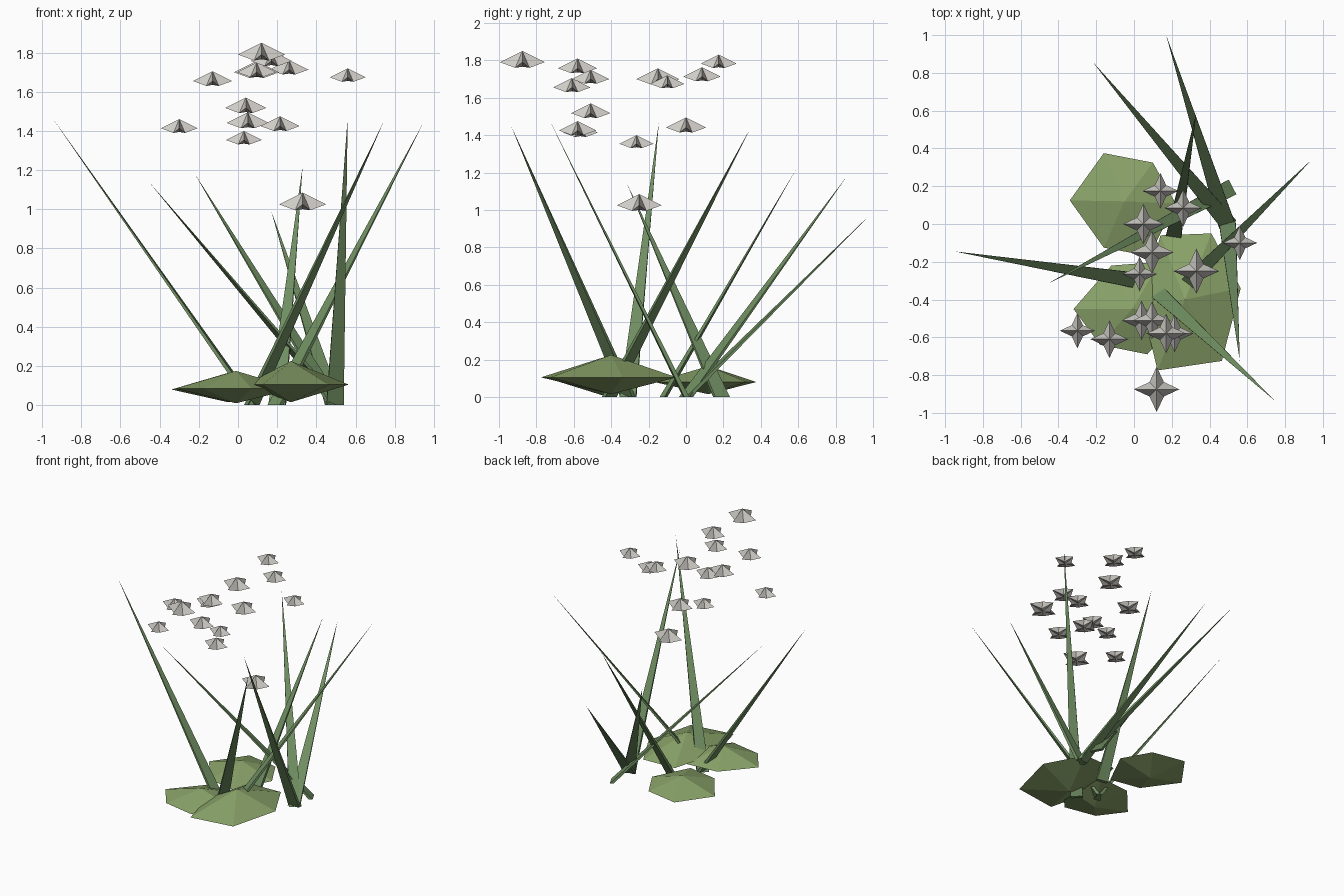
import bpy, math
from mathutils import Vector

if "Cube" in bpy.data.objects:
    bpy.data.objects.remove(bpy.data.objects["Cube"])


def material(name, color):
    m = bpy.data.materials.new(name)
    m.diffuse_color = (*color, 1)
    m.use_nodes = True
    m.node_tree.nodes["Principled BSDF"].inputs["Base Color"].default_value = m.diffuse_color
    return m


def build(name, verts, faces, mat):
    me = bpy.data.meshes.new(name)
    me.from_pydata([tuple(v) for v in verts], [], faces)
    me.materials.append(mat)
    ob = bpy.data.objects.new(name, me)
    bpy.context.collection.objects.link(ob)
    return ob


def spindle(name, ring, top, bottom, mat):
    """Closed faceted solid: a ring joined to a top and a bottom point."""
    n = len(ring)
    faces = []
    for i in range(n):
        j = (i + 1) % n
        faces += [(i, j, n), (j, i, n + 1)]
    return build(name, list(ring) + [top, bottom], faces, mat)


leaf_green = material("leaf_green", (0.25, 0.36, 0.14))
blade_green = material("blade_green", (0.16, 0.27, 0.12))
petal_grey = material("petal_grey", (0.62, 0.60, 0.56))

# Low leaf mounds: centre, ring height, top, bottom, counter-clockwise outline
mounds = [
    ((-0.05, 0.12), 0.08, 0.165, 0.015,
     [(.22, .11), (.10, .325), (-.16, .375), (-.34, .125), (-.16, -.125), (.08, -.17)]),
    ((-0.01, -0.45), 0.085, 0.175, 0.01,
     [(.29, -.45), (.14, -.20), (-.12, -.22), (-.32, -.45), (-.18, -.64), (.07, -.69)]),
    ((0.27, -0.40), 0.105, 0.225, 0.015,
     [(.565, -.34), (.41, -.05), (.14, -.06), (.04, -.43), (.125, -.775), (.465, -.725)]),
]
for i, (c, zr, zt, zb, outline) in enumerate(mounds):
    spindle(f"leaf_mound_{i + 1}", [(x, y, zr) for x, y in outline],
            (*c, zt), (*c, zb), leaf_green)

# Grass blades: flat tapering spikes, widest across the lean direction
blades = [
    ((.49, .00), (.17, 1.00, .99)),
    ((.50, .00), (-.22, .86, 1.18)),
    ((.20, -.12), (.33, .59, 1.22)),
    ((.19, -.41), (.94, .34, 1.43)),
    ((.08, -.31), (-.95, -.145, 1.47)),
    ((.51, .19), (-.455, -.315, 1.14)),
    ((.495, .00), (.56, -.725, 1.47)),
    ((.07, -.31), (.745, -.935, 1.45)),
]
WIDTH, THICK = 0.088, 0.026
for i, (b, tip) in enumerate(blades):
    base, tip = Vector((*b, 0)), Vector(tip)
    lean = Vector((tip.x - base.x, tip.y - base.y, 0)).normalized()
    side = Vector((-lean.y, lean.x, 0))
    ring = [base + lean * (a * THICK / 2) + side * (s * WIDTH / 2)
            for a, s in ((1, -1), (1, 1), (-1, 1), (-1, -1))]
    build(f"grass_blade_{i + 1}", ring + [tip],
          [(3, 2, 1, 0)] + [(k, (k + 1) % 4, 4) for k in range(4)], blade_green)

# Floating four-pointed flowers: x, y, top height, radius
flowers = [
    (.33, -.25, 1.085, .12), (.12, -.875, 1.85, .12), (-.13, -.61, 1.705, .10),
    (-.30, -.565, 1.46, .093), (.04, -.51, 1.57, .105), (.095, -.51, 1.75, .10),
    (.17, -.58, 1.81, .105), (.215, -.58, 1.475, .10), (.03, -.265, 1.40, .092),
    (.095, -.15, 1.757, .115), (.56, -.10, 1.72, .092), (.05, .00, 1.495, .108),
    (.14, .175, 1.83, .095), (.26, .085, 1.763, .10),
]
for i, (x, y, z, r) in enumerate(flowers):
    ring = []
    for k in range(8):
        a = k * math.pi / 4
        rad, drop = (r, 0.5 * r) if k % 2 == 0 else (0.45 * r, 0.75 * r)
        ring.append((x + rad * math.cos(a), y + rad * math.sin(a), z - drop))
    spindle(f"flower_{i + 1}", ring, (x, y, z), (x, y, z - 0.7 * r), petal_grey)
